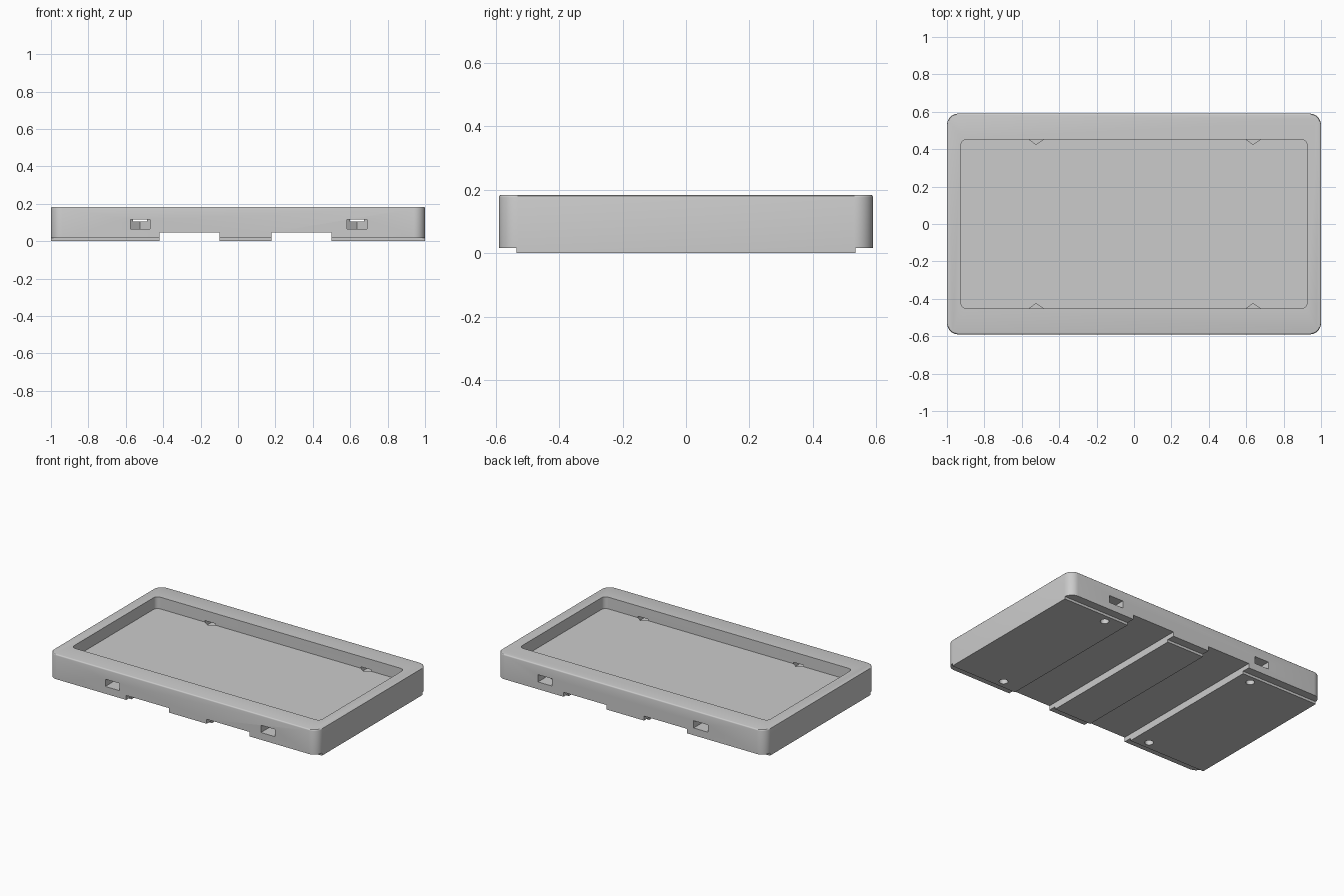
import bpy, math

cube = bpy.data.objects.get("Cube")
if cube:
    bpy.data.objects.remove(cube)

HALF_X, HALF_Y, TOP = 1.0, 0.59, 0.184
FLOOR, STEP, CHANNEL = 0.105, 0.017, 0.047
SLOT_X = (-0.523, 0.637)

grey = bpy.data.materials.new("plain grey")
grey.use_nodes = True
color = (0.6, 0.6, 0.6, 1)
grey.diffuse_color = color
grey.node_tree.nodes["Principled BSDF"].inputs["Base Color"].default_value = color


def prism(name, outline, z0, z1):
    """Extrude a flat counter-clockwise outline from z0 to z1."""
    n = len(outline)
    verts = [(x, y, z) for z in (z0, z1) for x, y in outline]
    faces = [tuple(reversed(range(n))), tuple(range(n, 2 * n))]
    faces += [(i, (i + 1) % n, n + (i + 1) % n, n + i) for i in range(n)]
    mesh = bpy.data.meshes.new(name)
    mesh.from_pydata(verts, [], faces)
    mesh.materials.append(grey)
    obj = bpy.data.objects.new(name, mesh)
    bpy.context.collection.objects.link(obj)
    return obj


def rounded(hx, hy, r, steps=8):
    pts = []
    for q, (sx, sy) in enumerate(((1, 1), (-1, 1), (-1, -1), (1, -1))):
        for i in range(steps + 1):
            a = math.pi / 2 * (q + i / steps)
            pts.append((sx * (hx - r) + r * math.cos(a), sy * (hy - r) + r * math.sin(a)))
    return pts


def box(x0, x1, y0, y1):
    return [(x0, y0), (x1, y0), (x1, y1), (x0, y1)]


def circle(cx, cy, r, n=24):
    return [(cx + r * math.cos(math.tau * i / n), cy + r * math.sin(math.tau * i / n)) for i in range(n)]


def apply(obj, mod):
    bpy.context.view_layer.objects.active = obj
    bpy.ops.object.modifier_apply(modifier=mod.name)


def cut(obj, outline, z0, z1):
    cutter = prism("cutter", outline, z0, z1)
    cutter.hide_render = True
    mod = obj.modifiers.new("cut", "BOOLEAN")
    mod.operation, mod.solver, mod.object = "DIFFERENCE", "EXACT", cutter
    apply(obj, mod)
    bpy.data.objects.remove(cutter)


# Outer block with rounded corners and a softened top rim
tray = prism("tray_body", rounded(HALF_X, HALF_Y, 0.06), 0, TOP)
weights = tray.data.attributes.new("bevel_weight_edge", "FLOAT", "EDGE")
for edge in tray.data.edges:
    if all(tray.data.vertices[v].co.z > TOP - 0.001 for v in edge.vertices):
        weights.data[edge.index].value = 1
soft = tray.modifiers.new("soft_rim", "BEVEL")
soft.limit_method, soft.width, soft.segments = "WEIGHT", 0.008, 3
apply(tray, soft)

# Wide pocket in the top
cut(tray, rounded(0.925, 0.452, 0.03), FLOOR, 0.3)

# Two channels under the base
for x0, x1 in ((-0.42, -0.10), (0.18, 0.50)):
    cut(tray, box(x0, x1, -0.8, 0.8), -0.1, CHANNEL)

for side in (-1, 1):
    # Shallow step along the long bottom edge
    cut(tray, box(-1.2, 1.2, *sorted((side * 0.535, side * 0.8))), -0.1, STEP)
    for x in SLOT_X:
        # Pointed slot through the long wall, and the hole below it
        slot = [(x - 0.053, 0.7), (x - 0.053, 0.463), (x, 0.425), (x + 0.053, 0.463), (x + 0.053, 0.7)]
        if side < 0:
            slot = [(px, -py) for px, py in reversed(slot)]
        cut(tray, slot, 0.066, 0.115)
        cut(tray, circle(x, side * 0.48, 0.027), -0.1, 0.09)

# Smooth rounded corners, sharp edges elsewhere
bpy.ops.object.select_all(action="DESELECT")
tray.select_set(True)
bpy.context.view_layer.objects.active = tray
bpy.ops.object.shade_smooth_by_angle(angle=math.radians(30))
